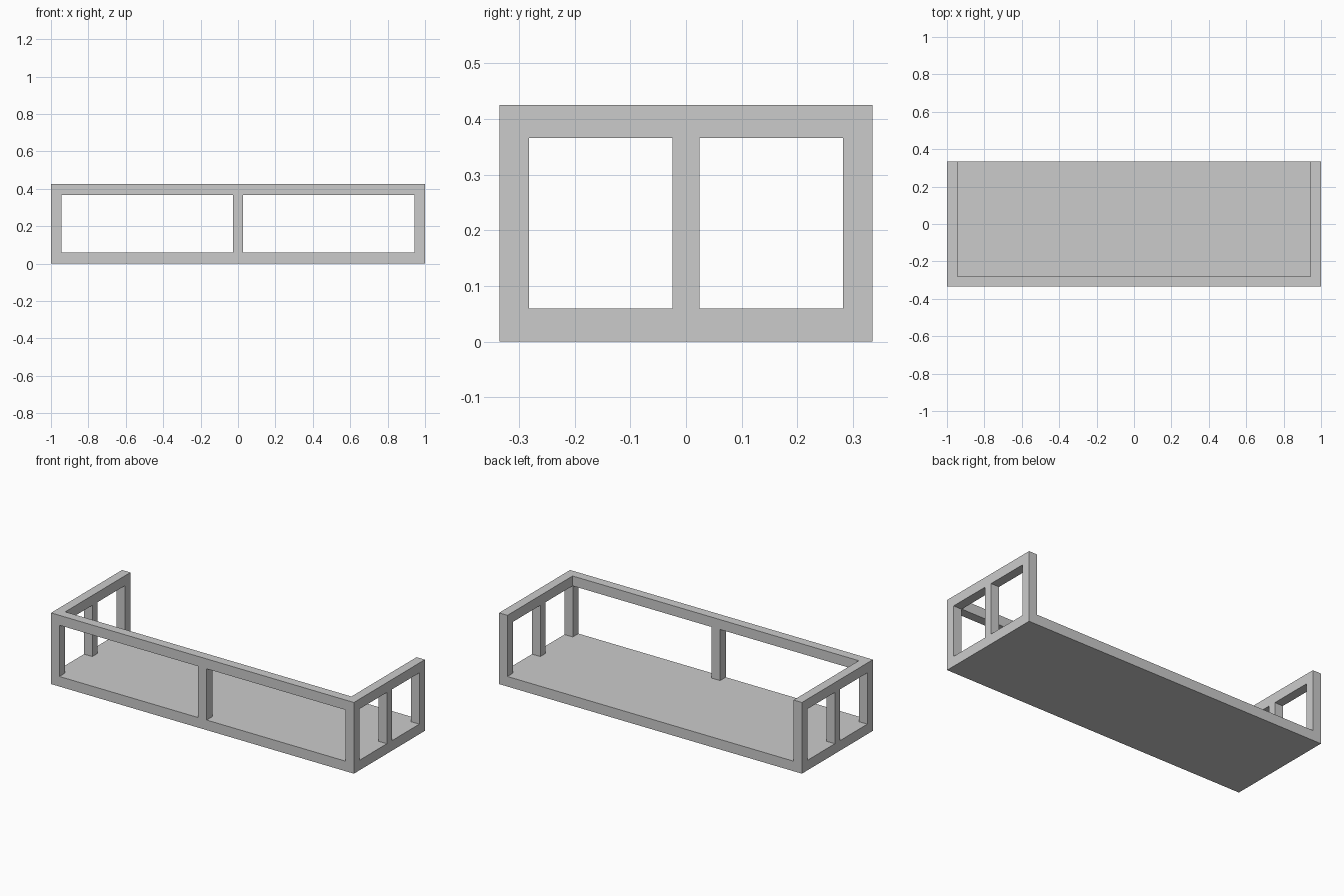
import bpy

if "Cube" in bpy.data.objects:
    bpy.data.objects.remove(bpy.data.objects["Cube"])

W, D, H = 1.0, 0.335, 0.425      # half width, half depth, height
FLOOR, RAIL = 0.06, 0.366        # floor top, underside of top rail
T = 0.055                        # wall thickness


def box(name, x0, x1, y0, y1, z0, z1):
    bpy.ops.mesh.primitive_cube_add(
        size=1, location=((x0 + x1) / 2, (y0 + y1) / 2, (z0 + z1) / 2))
    ob = bpy.context.object
    ob.name = name
    ob.scale = (x1 - x0, y1 - y0, z1 - z0)
    bpy.ops.object.transform_apply(location=True, scale=True)
    return ob


def cut(target, cutter):
    cutter.hide_render = True
    mod = target.modifiers.new("cut", 'BOOLEAN')
    mod.operation = 'DIFFERENCE'
    mod.solver = 'EXACT'
    mod.object = cutter
    bpy.context.view_layer.objects.active = target
    bpy.ops.object.modifier_apply(modifier=mod.name)
    bpy.data.objects.remove(cutter, do_unlink=True)


# balcony: solid block, hollowed out and open at the top and back
balcony = box("balcony_frame", -W, W, -D, D, 0, H)
cut(balcony, box("hollow", -W + T, W - T, -D + T, D + 1, FLOOR, H + 1))

# two front openings either side of the middle post
for s in (-1, 1):
    xs = sorted((s * 0.028, s * (W - T)))
    cut(balcony, box("front_opening", *xs, -D - 0.2, -D + T + 0.1, FLOOR, RAIL))

# two openings through both side walls
for s in (-1, 1):
    ys = sorted((s * 0.024, s * 0.282))
    cut(balcony, box("side_opening", -W - 0.2, W + 0.2, *ys, FLOOR, RAIL))
